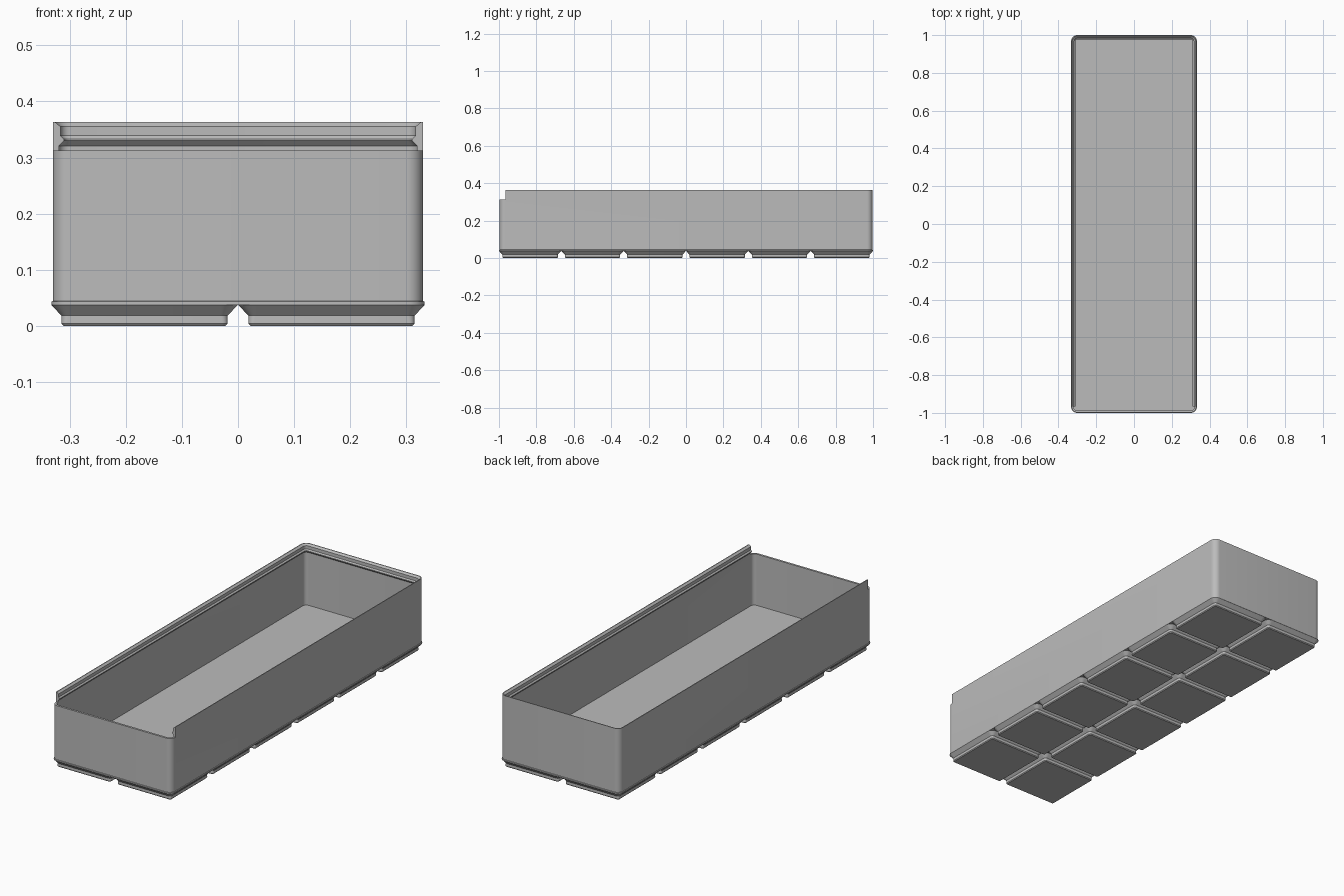
import bpy, bmesh, math

if "Cube" in bpy.data.objects:
    bpy.data.objects.remove(bpy.data.objects["Cube"])

grey = bpy.data.materials.new("grey plastic")
grey.diffuse_color = (0.5, 0.5, 0.5, 1)
grey.use_nodes = True
grey.node_tree.nodes["Principled BSDF"].inputs["Base Color"].default_value = grey.diffuse_color


def rounded_ring(bm, hx, hy, r, z, cx=0, cy=0, seg=8):
    """Vertices of a rounded rectangle, counter-clockwise from above."""
    verts = []
    for q, (sx, sy) in enumerate([(1, 1), (-1, 1), (-1, -1), (1, -1)]):
        for i in range(seg + 1):
            a = math.pi / 2 * (q + i / seg)
            verts.append(bm.verts.new((cx + sx * (hx - r) + r * math.cos(a),
                                       cy + sy * (hy - r) + r * math.sin(a), z)))
    return verts


def loft(name, rings, centres=((0, 0),)):
    """Skin a stack of (half x, half y, radius, z) rings and cap both ends."""
    bm = bmesh.new()
    for cx, cy in centres:
        loops = [rounded_ring(bm, *ring, cx, cy) for ring in rings]
        for a, b in zip(loops, loops[1:]):
            n = len(a)
            for i in range(n):
                j = (i + 1) % n
                bm.faces.new((a[i], a[j], b[j], b[i]))
        bm.faces.new(loops[0][::-1])
        bm.faces.new(loops[-1])
    mesh = bpy.data.meshes.new(name)
    bm.to_mesh(mesh)
    bm.free()
    mesh.materials.append(grey)
    obj = bpy.data.objects.new(name, mesh)
    bpy.context.collection.objects.link(obj)
    return obj


def smooth(obj):
    bpy.ops.object.select_all(action='DESELECT')
    obj.select_set(True)
    bpy.context.view_layer.objects.active = obj
    bpy.ops.object.shade_smooth_by_angle(angle=math.radians(25))


# Bin body: (inset from the outer wall, height), up the outside, over the lip, down inside
HX, HY, R = 0.33, 0.9975, 0.03
profile = [(-0.0025, 0.037), (-0.0025, 0.043), (0, 0.044), (0, 0.363),
           (0.004, 0.363), (0.0135, 0.355), (0.0135, 0.339), (0.0195, 0.333),
           (0.0195, 0.330), (0.0105, 0.321), (0.0105, 0.057)]
body = loft("bin_body", [(HX - d, HY - d, max(R - d, 0.005), z) for d, z in profile])

# Front opening in the lip, where a lid slides in
bpy.ops.mesh.primitive_cube_add(size=1, location=(0, -1.065, 0.413))
cutter = bpy.context.object
cutter.name = "front_opening_cutter"
cutter.scale = (1, 0.2, 0.2)
cutter.hide_render = True
mod = body.modifiers.new("front_opening", 'BOOLEAN')
mod.operation = 'DIFFERENCE'
mod.solver = 'EXACT'
mod.object = cutter
bpy.ops.object.select_all(action='DESELECT')
body.select_set(True)
bpy.context.view_layer.objects.active = body
bpy.ops.object.modifier_apply(modifier=mod.name)
bpy.data.objects.remove(cutter)
smooth(body)

# Stepped feet in a 2 by 6 grid
PITCH = 1 / 3
cells = [((i - 0.5) * PITCH, (j - 2.5) * PITCH) for i in range(2) for j in range(6)]
feet = loft("base_feet", [(0.1445, 0.1445, 0.006, 0), (0.148, 0.148, 0.0095, 0.004),
                          (0.148, 0.148, 0.0127, 0.018), (0.1662, 0.1662, 0.03, 0.037),
                          (0.1662, 0.1662, 0.03, 0.039)], cells)
smooth(feet)
